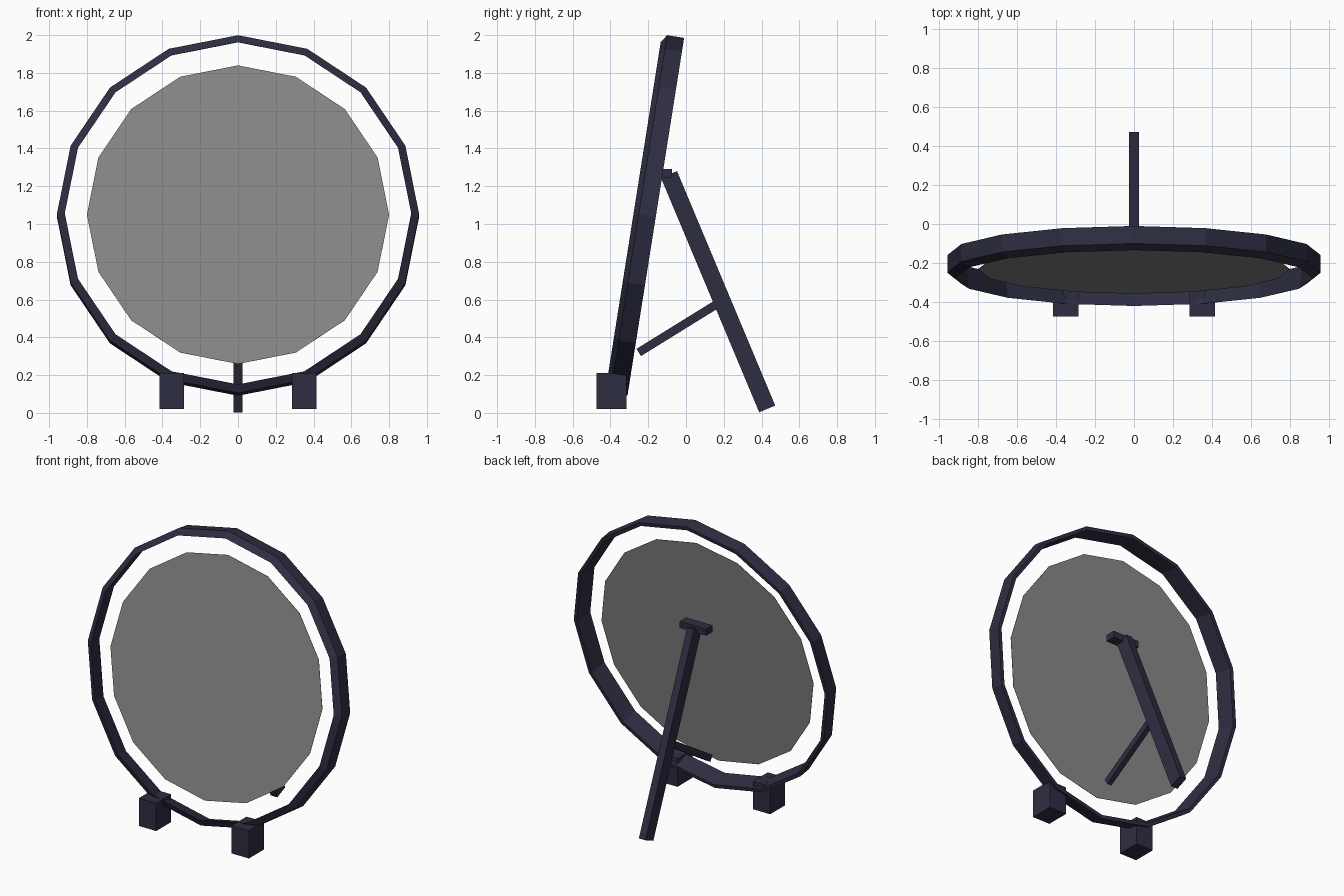
import bpy, bmesh, math
from mathutils import Matrix, Vector

cube = bpy.data.objects.get("Cube")
if cube:
    bpy.data.objects.remove(cube)

SIDES = 16
# Plane of the tilted mirror: local z points out of the glass
TILT = Matrix.Translation((0, -0.16, 1.038)) @ Matrix.Rotation(math.radians(81), 4, 'X')


def material(name, rgb):
    mat = bpy.data.materials.new(name)
    mat.use_nodes = True
    colour = (*rgb, 1)
    mat.diffuse_color = colour
    mat.node_tree.nodes["Principled BSDF"].inputs["Base Color"].default_value = colour
    return mat


dark = material("dark_slate", (0.027, 0.027, 0.055))
glass = material("mirror_grey", (0.25, 0.25, 0.25))


def add_object(name, bm, mat):
    bmesh.ops.recalc_face_normals(bm, faces=bm.faces)
    mesh = bpy.data.meshes.new(name)
    bm.to_mesh(mesh)
    bm.free()
    mesh.materials.append(mat)
    obj = bpy.data.objects.new(name, mesh)
    bpy.context.collection.objects.link(obj)
    return obj


def box(name, centre, size, mat=dark, lean=0):
    bm = bmesh.new()
    bmesh.ops.create_cube(bm, size=1)
    bmesh.ops.scale(bm, vec=size, verts=bm.verts)
    obj = add_object(name, bm, mat)
    obj.matrix_world = Matrix.Translation(centre) @ Matrix.Rotation(lean, 4, 'X')
    return obj


def bar(name, start, end, width, thickness):
    """Rectangular bar between two (y, z) points on the centre plane."""
    a, b = Vector((0, *start)), Vector((0, *end))
    d = b - a
    box(name, (a + b) / 2, (width, thickness, d.length), lean=math.atan2(-d.y, d.z))


# Hoop: four-point section (radius, depth) swept around the mirror axis
section = [(0.959, 0), (0.959, 0.091), (0.917, 0.119), (0.935, 0)]
bm = bmesh.new()
rings = []
for i in range(SIDES):
    t = math.tau * i / SIDES
    rings.append([bm.verts.new((r * math.cos(t), r * math.sin(t), d)) for r, d in section])
for i in range(SIDES):
    p, q = rings[i], rings[(i + 1) % SIDES]
    for j in range(len(section)):
        k = (j + 1) % len(section)
        bm.faces.new((p[j], q[j], q[k], p[k]))
add_object("hoop_frame", bm, dark).matrix_world = TILT

# Mirror disc floating inside the hoop
bm = bmesh.new()
bmesh.ops.create_cone(bm, cap_ends=True, segments=SIDES, radius1=0.8, radius2=0.8, depth=0.002)
# Put a corner at the very top
top = max(bm.verts, key=lambda v: v.co.y)
turn = math.pi / 2 - math.atan2(top.co.y, top.co.x)
bmesh.ops.rotate(bm, verts=bm.verts, matrix=Matrix.Rotation(turn, 3, 'Z'))
add_object("mirror_disc", bm, glass).matrix_world = TILT @ Matrix.Translation((0, 0, 0.073))

# Feet under the hoop
for side, s in (("left", 1), ("right", -1)):
    box(side + "_foot", (s * 0.35, -0.395, 0.115), (0.13, 0.16, 0.19))

# Rear stand: hinge block, leg and brace
box("hinge_block", (0, -0.11, 1.268), (0.2, 0.07, 0.045))
bar("rear_leg", (-0.09, 1.262), (0.43, 0.021), 0.05, 0.092)
bar("leg_brace", (-0.25, 0.32), (0.17, 0.58), 0.035, 0.045)
